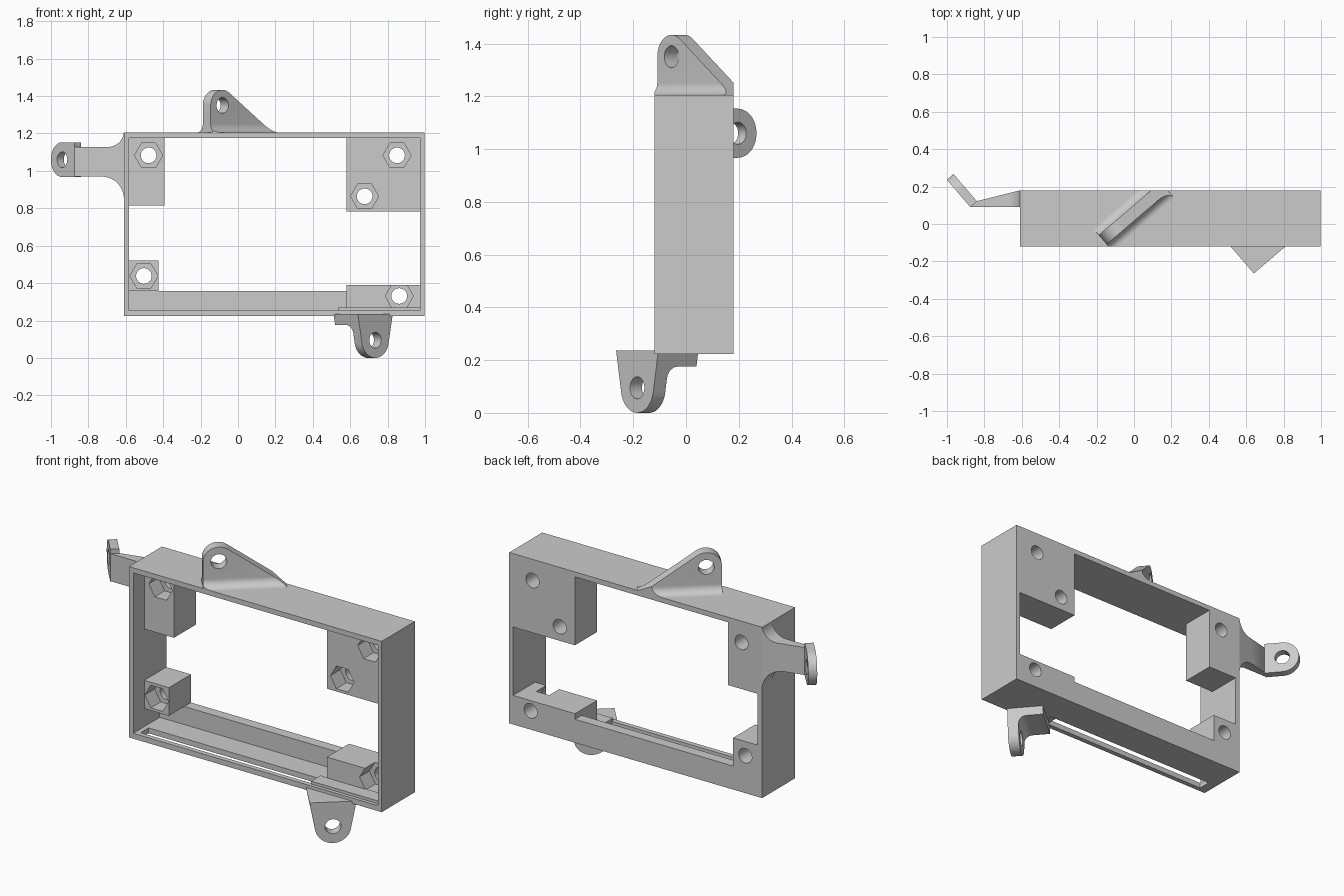
import bpy, bmesh
from math import sin, cos, radians
from mathutils import Vector as V

if "Cube" in bpy.data.objects:
    bpy.data.objects.remove(bpy.data.objects["Cube"])

X, Y, Z = V((1, 0, 0)), V((0, 1, 0)), V((0, 0, 1))


def arc(cx, cy, r, a0, a1, n=14):
    """Points on a circular arc, angles in degrees."""
    angles = [radians(a0 + (a1 - a0) * i / n) for i in range(n + 1)]
    return [(cx + r * cos(a), cy + r * sin(a)) for a in angles]


def prism(name, pts, w0, w1, u=X, v=Z, w=Y, origin=V((0, 0, 0))):
    """Outline in the u/v plane, extruded along w from w0 to w1."""
    bm = bmesh.new()
    lo, hi = ([bm.verts.new(origin + u * a + v * b + w * c) for a, b in pts] for c in (w0, w1))
    bm.faces.new(lo)
    bm.faces.new(hi)
    n = len(pts)
    for i in range(n):
        j = (i + 1) % n
        bm.faces.new((lo[i], lo[j], hi[j], hi[i]))
    bmesh.ops.recalc_face_normals(bm, faces=bm.faces)
    mesh = bpy.data.meshes.new(name)
    bm.to_mesh(mesh)
    bm.free()
    ob = bpy.data.objects.new(name, mesh)
    bpy.context.collection.objects.link(ob)
    return ob


def box(name, x0, x1, y0, y1, z0, z1):
    return prism(name, [(x0, z0), (x1, z0), (x1, z1), (x0, z1)], y0, y1)


def boolean(ob, tool, op='DIFFERENCE'):
    """Apply a boolean and discard the helper."""
    mod = ob.modifiers.new("cut", 'BOOLEAN')
    mod.operation, mod.object, mod.solver = op, tool, 'EXACT'
    bpy.context.view_layer.objects.active = ob
    bpy.ops.object.modifier_apply(modifier=mod.name)
    bpy.data.objects.remove(tool)


def smooth(ob):
    bpy.ops.object.select_all(action='DESELECT')
    ob.select_set(True)
    bpy.context.view_layer.objects.active = ob
    bpy.ops.object.shade_smooth_by_angle(angle=radians(30))


# Frame: outer box hollowed from the front, corner blocks left standing at the back
frame = box("frame", -.61, .998, -.12, .18, .223, 1.205)
boolean(frame, box("cavity", -.582, .973, -.2, -.02, .254, 1.176))
opening = [(-.393, 1.176), (.58, 1.176), (.58, .783), (.973, .783), (.973, .39), (.58, .39),
           (.58, .358), (-.425, .358), (-.425, .52), (-.582, .52), (-.582, .815), (-.393, .815)]
boolean(frame, prism("opening", opening, -.06, .3))
# Channel in front of the rear bottom bar, and the slot through the floor
channel = [(-.582, .254), (.58, .254), (.58, .37), (-.425, .37), (-.425, .358), (-.582, .358)]
boolean(frame, prism("channel", channel, -.06, .12))
boolean(frame, box("slot", -.555, .58, -.092, -.02, .1, .3))
# Screw holes with hexagonal nut pockets
for x, z in [(-.478, 1.083), (.85, 1.083), (.677, .864), (-.503, .438), (.862, .331)]:
    boolean(frame, prism("nut_pocket", arc(x, z, .075, 0, 300, 5), -.06, .07))
    boolean(frame, prism("screw_hole", arc(x, z, .042, 0, 345, 23), -.1, .3))
smooth(frame)

# Raised pad behind the lower tab
box("floor_pad", .535, .98, -.1, -.015, .235, .27)

# Diagonal directions: D along the tab, M through its thickness
D = V((.76, .65, 0)).normalized()
M = V((-.65, .76, 0)).normalized()


def diagonal_tab(name, origin, outline, section, hole_z, clip=None):
    """Side outline crossed with a filleted section, then drilled."""
    tab = prism(name, outline, -.3, .4, D, Z, M, origin)
    boolean(tab, prism("section", section, -.5, .6, M, Z, D, origin), 'INTERSECT')
    boolean(tab, prism("hole", arc(0, hole_z, .042, 0, 345, 23), -.2, .15, D, Z, M, origin))
    if clip:
        boolean(tab, clip, 'INTERSECT')
    smooth(tab)


# Upper tab: rounded corner, long slope, fillets on both sides
diagonal_tab("upper_tab", V((-.083, -.055, 0)),
             [(.374, 1.19), (-.083, 1.19)] + arc(0, 1.35, .083, 180, 55),
             [(-.045, 1.19)] + arc(-.045, 1.25, .045, -90, 0) + [(0, 1.45), (.065, 1.45)]
             + arc(.11, 1.25, .045, 180, 270) + [(.11, 1.19)],
             1.35, box("clip", -1, 1, -.12, .18, 1, 2))

# Lower tab: hanging plate filleted into a ledge under the frame
diagonal_tab("lower_tab", V((.734, -.185, 0)),
             [(-.123, .236)] + arc(0, .095, .095, 191, 349, 20) + [(.123, .236)],
             [(0, -.05), (.06, -.05)] + arc(.105, .13, .045, 180, 90)
             + [(.2, .175), (.2, .236), (0, .236)], .095)

# Side arm: flared outline crossed with a tapering plan
arm = prism("side_arm", [(-.6, 1.204)] + arc(-.695, 1.213, .085, -6, -90)
            + [(-.9, 1.128), (-.9, .97)] + arc(-.73, .85, .12, 90, 0) + [(-.6, .85)], 0, .3)
plan = [(-.6, .09), (-.873, .09), (-.84, .122), (-.61, .18), (-.6, .18)]
boolean(arm, prism("plan", plan, .5, 1.5, X, Y, Z), 'INTERSECT')
smooth(arm)

# Round-ended tab on the arm
origin = V((-.875, .09, 1.06))
tab = prism("side_tab", [(0, -.093)] + arc(.1, 0, .093, -90, 90, 24) + [(0, .093)],
            0, .047, M, Z, D, origin)
boolean(tab, prism("hole", arc(.1, 0, .042, 0, 345, 23), -.1, .2, M, Z, D, origin))
smooth(tab)
